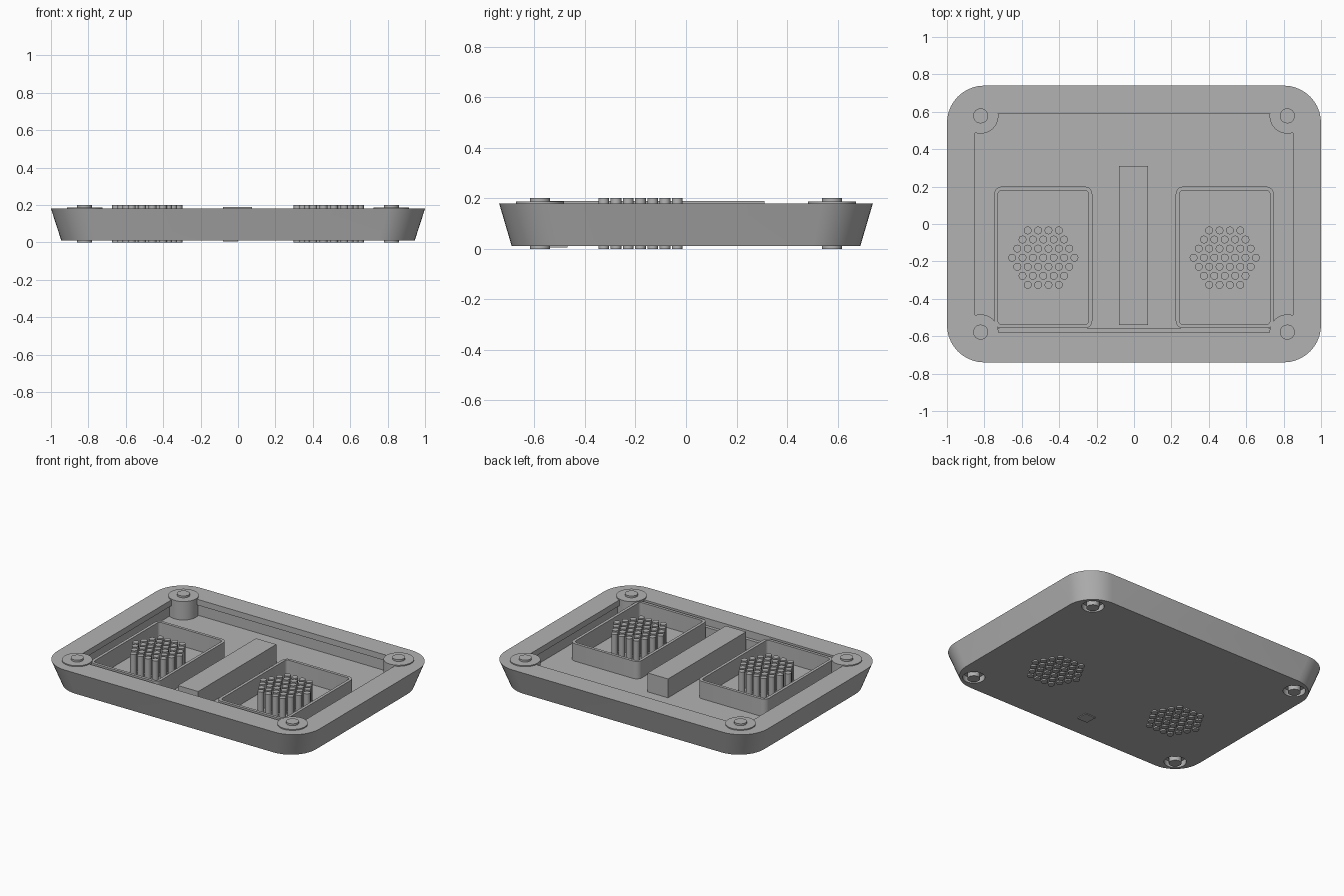
import bpy, bmesh, math
from mathutils import Vector

cube = bpy.data.objects.get("Cube")
if cube:
    bpy.data.objects.remove(cube, do_unlink=True)

grey = bpy.data.materials.new("mid_grey")
grey.use_nodes = True
colour = (0.45, 0.45, 0.45, 1)
grey.diffuse_color = colour
grey.node_tree.nodes["Principled BSDF"].inputs["Base Color"].default_value = colour

FLOOR, TOP = 0.06, 0.18
POSTS = [(sx * 0.82, sy * 0.578) for sx in (-1, 1) for sy in (-1, 1)]


def rounded(x0, x1, y0, y1, r, steps=10):
    """Counter-clockwise outline of a rounded rectangle."""
    corners = [(x1 - r, y1 - r), (x0 + r, y1 - r), (x0 + r, y0 + r), (x1 - r, y0 + r)]
    pts = []
    for k, (cx, cy) in enumerate(corners):
        for i in range(steps + 1):
            a = math.pi / 2 * (k + i / steps)
            pts.append((cx + r * math.cos(a), cy + r * math.sin(a)))
    return pts


def circle(cx, cy, r, n):
    return [(cx + r * math.cos(math.tau * i / n), cy + r * math.sin(math.tau * i / n)) for i in range(n)]


def rect(x0, x1, y0, y1):
    return [(x0, y0), (x1, y0), (x1, y1), (x0, y1)]


def loft(bm, low, high, z0, z1):
    """Closed solid between two outlines with equal point counts."""
    a = [bm.verts.new((x, y, z0)) for x, y in low]
    b = [bm.verts.new((x, y, z1)) for x, y in high]
    n = len(a)
    bm.faces.new(a[::-1])
    bm.faces.new(b)
    for i in range(n):
        j = (i + 1) % n
        bm.faces.new((a[i], a[j], b[j], b[i]))


def make(name, solids):
    """One object from a list of (low outline, high outline, z0, z1)."""
    bm = bmesh.new()
    for s in solids:
        loft(bm, *s)
    mesh = bpy.data.meshes.new(name)
    bm.to_mesh(mesh)
    bm.free()
    mesh.materials.append(grey)
    ob = bpy.data.objects.new(name, mesh)
    bpy.context.collection.objects.link(ob)
    return ob


def prism(outline, z0, z1):
    return (outline, outline, z0, z1)


def cut(target, name, solid):
    cutter = make(name, [solid])
    mod = target.modifiers.new(name, "BOOLEAN")
    mod.operation, mod.solver, mod.object = "DIFFERENCE", "EXACT", cutter
    cutter.hide_render = True
    bpy.context.view_layer.update()
    baked = bpy.data.meshes.new_from_object(target.evaluated_get(bpy.context.evaluated_depsgraph_get()))
    target.modifiers.clear()
    target.data = baked
    bpy.data.objects.remove(cutter, do_unlink=True)


def smooth(ob):
    bpy.ops.object.select_all(action="DESELECT")
    ob.select_set(True)
    bpy.context.view_layer.objects.active = ob
    bpy.ops.object.shade_smooth_by_angle(angle=math.radians(35))


# Tapered tray with a stepped recess
tray = make("tray", [(rounded(-0.945, 0.945, -0.69, 0.69, 0.19),
                      rounded(-1, 1, -0.74, 0.74, 0.2), 0.01, TOP)])
cut(tray, "upper_recess", prism(rect(-0.85, 0.85, -0.58, 0.59), 0.13, 0.3))
cut(tray, "lower_recess", prism(rect(-0.87, 0.87, -0.557, 0.61), FLOOR, 0.14))
for x, y in POSTS:
    cut(tray, "screw_well", prism(circle(x, y, 0.07, 32), -0.1, 0.05))
smooth(tray)

# Corner posts and the pins through them
smooth(make("corner_posts", [prism(circle(x, y, 0.095, 40), 0.05, 0.187) for x, y in POSTS]))
smooth(make("corner_pins", [prism(circle(x, y, 0.04, 24), 0, 0.2) for x, y in POSTS]))

# Open frames, each around a hexagonal cluster of pins
for side, name in ((-1, "right"), (1, "left")):
    cx = side * 0.485
    frame = make(name + "_frame", [prism(rounded(cx - 0.262, cx + 0.262, -0.557, 0.2, 0.04, 6), FLOOR - 0.01, TOP)])
    cut(frame, "frame_opening", prism(rounded(cx - 0.242, cx + 0.242, -0.537, 0.18, 0.02, 6), 0, 0.3))
    smooth(frame)
    pins = []
    for row in range(-3, 4):
        count = 7 - abs(row)
        for i in range(count):
            px = cx + (i - (count - 1) / 2) * 0.0555
            pins.append(prism(circle(px, -0.18 + row * 0.0485, 0.021, 16), 0, 0.2))
    smooth(make(name + "_pin_cluster", pins))

# Central bar and the small tab under it
make("centre_bar", [prism(rect(-0.08, 0.075, -0.54, 0.31), FLOOR - 0.01, 0.19)])
make("bottom_tab", [prism(rect(-0.08, 0, -0.55, -0.47), 0.005, 0.02)])
